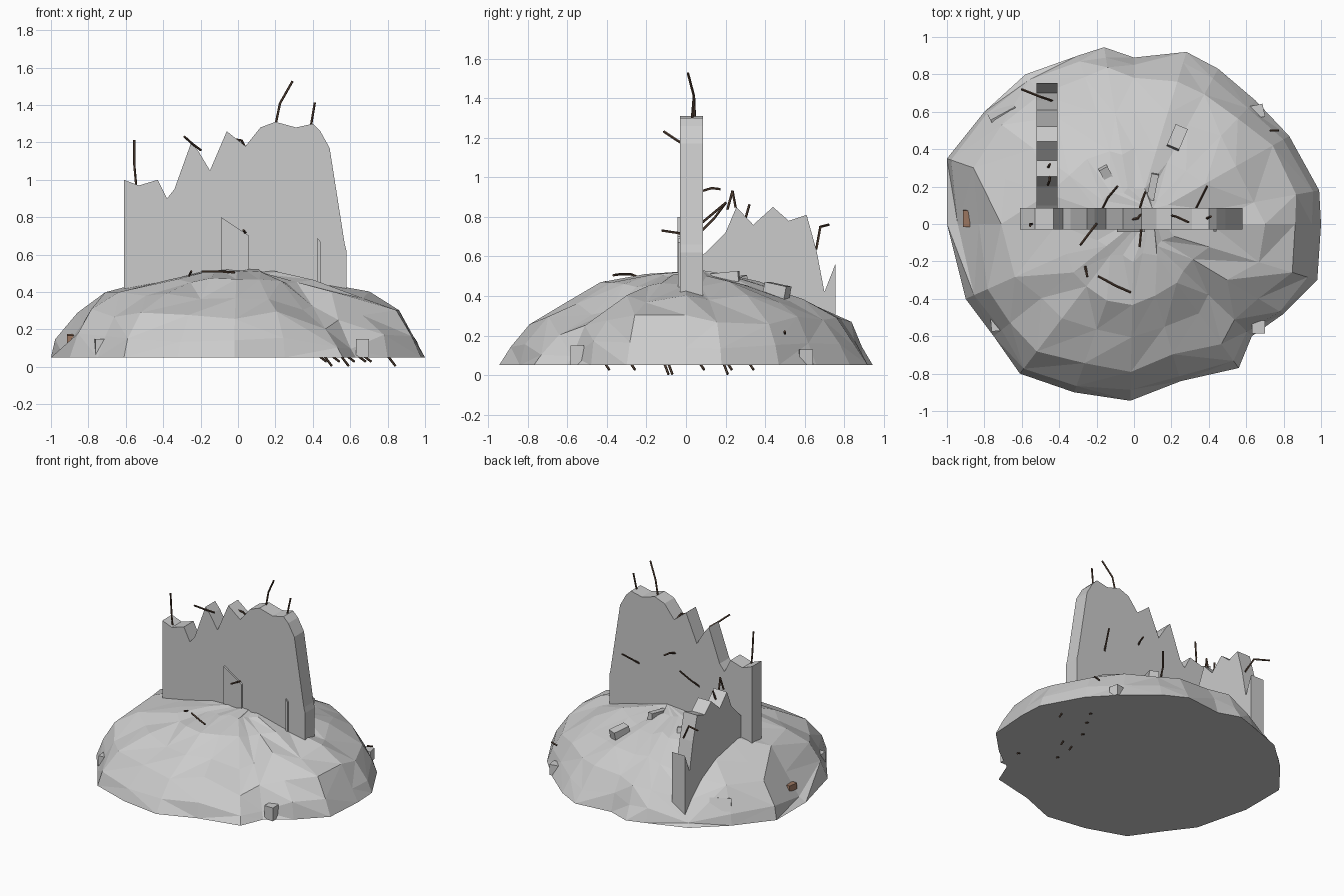
import bpy, bmesh, math, random
from mathutils import Vector, Matrix

if "Cube" in bpy.data.objects:
    bpy.data.objects.remove(bpy.data.objects["Cube"])
random.seed(7)


def material(name, color):
    m = bpy.data.materials.new(name)
    m.diffuse_color = color
    m.use_nodes = True
    m.node_tree.nodes["Principled BSDF"].inputs["Base Color"].default_value = m.diffuse_color
    return m


rust = material("rust", (0.10, 0.06, 0.04, 1))
clay = material("clay", (0.36, 0.20, 0.13, 1))


def finish(name, bm, mat=None):
    bmesh.ops.recalc_face_normals(bm, faces=bm.faces)
    me = bpy.data.meshes.new(name)
    bm.to_mesh(me)
    bm.free()
    ob = bpy.data.objects.new(name, me)
    bpy.context.collection.objects.link(ob)
    if mat:
        me.materials.append(mat)
    return ob


# Rubble mound: irregular outline lofted inward through jittered rings
outline = [(1, 0), (.99, .18), (.83, .47), (.65, .66), (.45, .83), (.28, .92), (0, .89),
           (-.16, .945), (-.3, .9), (-.58, .8), (-.8, .6), (-1, .35), (-1, 0), (-.9, -.4),
           (-.75, -.6), (-.61, -.8), (-.32, -.9), (-.02, -.945), (.25, -.84), (.56, -.77),
           (.63, -.6), (.8, -.48), (.98, -.3)]
# (centre angle, half width, depth, inner scale) of the gullies
gullies = [(122, 22, .1, .6), (-50, 18, .08, .6), (178, 12, .07, .8)]
n = len(outline)
bm = bmesh.new()
rings = [[bm.verts.new((x, y, .05)) for x, y in outline]]
for s, z, js, jz in [(.96, .16, .025, .03), (.86, .28, .035, .03), (.67, .385, .05, .025),
                     (.43, .46, .04, .015), (.2, .505, .02, .01)]:
    ring = []
    for x, y in outline:
        k = s + random.uniform(-js, js)
        a = math.degrees(math.atan2(y, x))
        dip = sum(d * max(0, 1 - abs((a - c + 180) % 360 - 180) / w)
                  for c, w, d, inner in gullies if s > inner)
        h = max(.07, z - dip + random.uniform(-jz, jz))
        ring.append(bm.verts.new((x * k, y * k, h)))
    rings.append(ring)
peak = bm.verts.new((.1, .08, .53))
bm.faces.new(rings[0])
for a, b in zip(rings, rings[1:]):
    for i in range(n):
        j = (i + 1) % n
        if random.random() < .5:
            tris = (a[i], a[j], b[j]), (a[i], b[j], b[i])
        else:
            tris = (a[i], a[j], b[i]), (a[j], b[j], b[i])
        for t in tris:
            bm.faces.new(t)
for i in range(n):
    bm.faces.new((rings[-1][i], rings[-1][(i + 1) % n], peak))
finish("rubble_mound", bm)


def slab(name, profile, axis, lo, hi):
    """Extrude a (horizontal, z) profile across the thickness."""
    bm = bmesh.new()
    place = (lambda u, z, t: (u, t, z)) if axis == 'y' else (lambda u, z, t: (t, u, z))
    a = [bm.verts.new(place(u, z, lo)) for u, z in profile]
    b = [bm.verts.new(place(u, z, hi)) for u, z in profile]
    bm.faces.new(a)
    bm.faces.new(b)
    for i in range(len(a)):
        j = (i + 1) % len(a)
        bm.faces.new((a[i], a[j], b[j], b[i]))
    return finish(name, bm)


# Broken walls
slab("main_wall", [(-.61, .33), (-.61, 1.0), (-.53, .97), (-.43, 1.0), (-.38, .90), (-.34, .95),
                   (-.25, 1.2), (-.21, 1.15), (-.15, 1.05), (-.06, 1.26), (.04, 1.18), (.12, 1.28),
                   (.2, 1.31), (.31, 1.28), (.4, 1.3), (.44, 1.26), (.49, 1.17), (.57, .66),
                   (.58, .62), (.58, .37)], 'y', -.03, .085)
slab("side_wall", [(.05, .3), (.05, .58), (.1, .62), (.2, .72), (.255, .85), (.34, .76), (.44, .85),
                   (.52, .78), (.61, .81), (.66, .63), (.7, .42), (.755, .56), (.755, .08),
                   (.65, .08)], 'x', -.52, -.41)
# Loose panels against the wall
slab("leaning_panel", [(-.09, .45), (-.09, .8), (.06, .7), (.06, .45)], 'y', -.042, -.02)
slab("wall_strip", [(.425, .4), (.425, .69), (.44, .67), (.44, .4)], 'y', -.04, -.02)


def block(name, center, size, turn=0, tilt=0, mat=None):
    bm = bmesh.new()
    m = (Matrix.Translation(center) @ Matrix.Rotation(turn, 4, 'Z')
         @ Matrix.Rotation(tilt, 4, 'X') @ Matrix.Diagonal((*size, 1)))
    bmesh.ops.create_cube(bm, size=1, matrix=m)
    return finish(name, bm, mat)


# Loose chunks and one brick
for i, (c, s, r, t) in enumerate([
        ((.665, -.55, .1), (.07, .07, .1), 0, 0), ((.65, .6, .09), (.09, .07, .08), .2, 0),
        ((-.71, -.53, .1), (.11, .08, .1), .1, 0), ((-.15, .27, .465), (.05, .08, .06), .5, .3),
        ((.1, .2, .49), (.04, .14, .06), -.2, .1), ((.23, .46, .425), (.07, .12, .07), -.4, -.2),
        ((-.69, .57, .17), (.15, .09, .09), .5, .4)]):
    block(f"chunk_{i}", c, s, r, t)
block("brick", (-.89, .03, .15), (.05, .09, .045), 0, .1, clay)


def rod(name, pts, r=.0065):
    """Bent bar made of five-sided segments."""
    bm = bmesh.new()
    for p, q in zip(pts, pts[1:]):
        p, q = Vector(p), Vector(q)
        m = Matrix.Translation((p + q) / 2) @ (q - p).to_track_quat('Z', 'Y').to_matrix().to_4x4()
        bmesh.ops.create_cone(bm, cap_ends=True, segments=5, radius1=r, radius2=r,
                              depth=(q - p).length + r, matrix=m)
    finish(name, bm, rust)


# Reinforcing bars in the walls and on the ground
bars = [
    [(-.545, 0, .97), (-.555, 0, 1.08), (-.555, -.01, 1.21)],
    [(-.2, 0, 1.16), (-.24, -.05, 1.19), (-.285, -.11, 1.23)],
    [(-.04, .02, 1.22), (.02, .03, 1.21), (.035, .05, 1.18)],
    [(.2, .045, 1.29), (.225, .04, 1.41), (.29, .01, 1.525)],
    [(.39, .03, 1.29), (.41, .04, 1.41)],
    [(.04, -.02, .715), (.03, -.12, .73)],
    [(.03, .08, .93), (.045, .13, .945), (.06, .17, .94)],
    [(-.17, .08, .73), (-.14, .14, .79), (-.09, .2, .87)],
    [(.33, .08, .77), (.39, .2, .87)],
    [(-.46, .21, .84), (-.45, .235, .93), (-.45, .25, .85)],
    [(-.46, .3, .79), (-.45, .32, .86)],
    [(-.44, .66, .64), (-.5, .68, .75), (-.6, .72, .76)],
    [(-.19, -.28, .51), (-.1, -.33, .51), (-.02, -.365, .505)],
    [(-.26, -.23, .49), (-.25, -.28, .51)],
    [(.73, .5, .21), (.77, .5, .22)]]
for i, pts in enumerate(bars):
    rod(f"bar_{i}", pts)

# Short bar ends poking out under the base
for i, (x, y) in enumerate([(.45, -.27), (.48, -.1), (.52, .08), (.57, -.08), (.6, .22),
                            (.66, .33), (.69, -.4), (.82, .2)]):
    low = .007 if i in (1, 3, 7) else .03
    rod(f"under_bar_{i}", [(x - .02, y - .01, .06), (x + .02, y + .01, low)])
